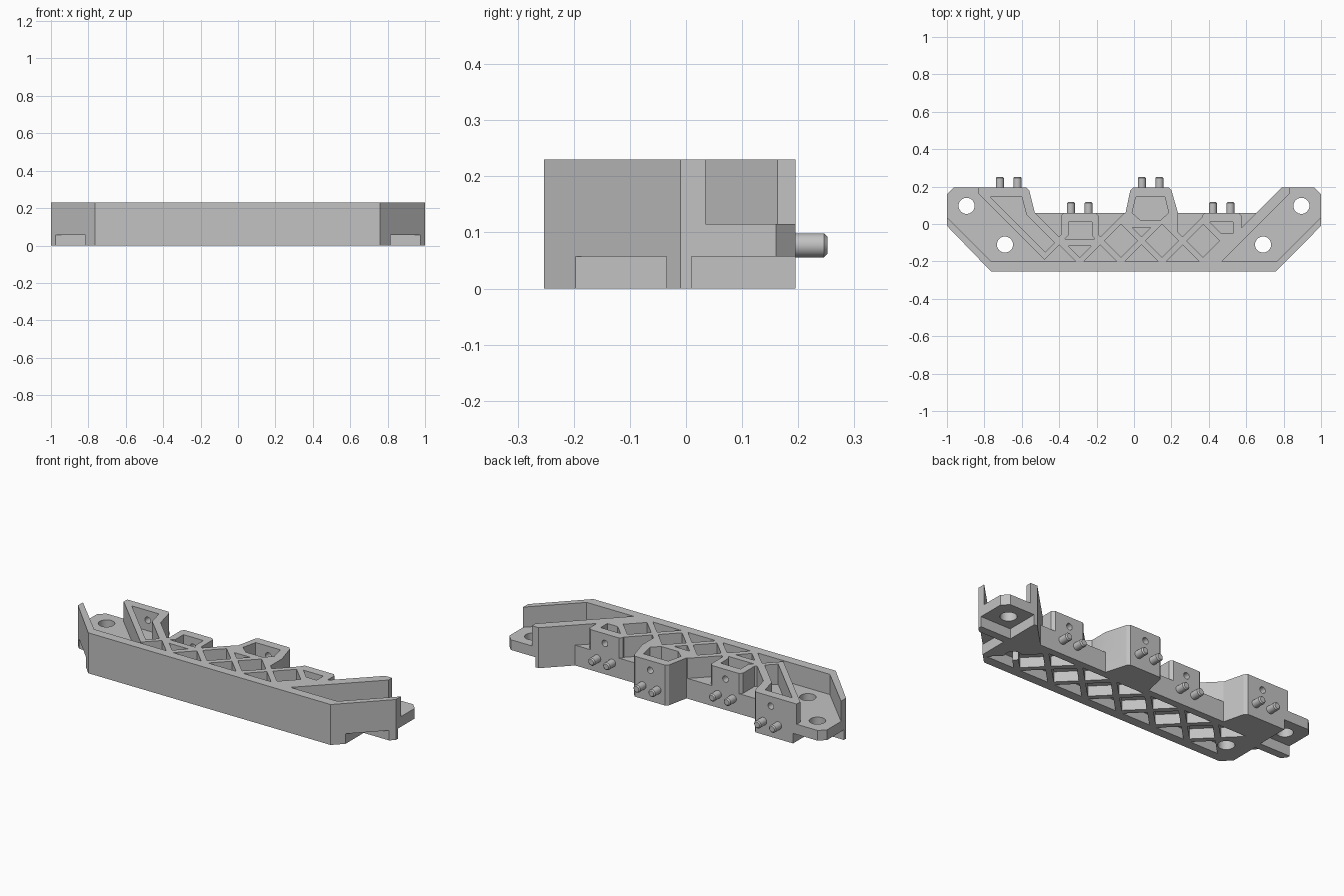
import bpy, bmesh
from mathutils import Matrix, Vector

if "Cube" in bpy.data.objects:
    bpy.data.objects.remove(bpy.data.objects["Cube"])

grey = bpy.data.materials.new("plain grey")
grey.use_nodes = True
grey.diffuse_color = (0.54, 0.54, 0.54, 1)
grey.node_tree.nodes["Principled BSDF"].inputs["Base Color"].default_value = grey.diffuse_color

HEIGHT, FLOOR, CEIL = 0.23, 0.115, 0.057   # full height, upper pocket floor, lower pocket roof
FRONT = -0.2                               # inner side of the front wall
CELL, PITCH = 0.088, 0.22                  # lattice opening half size and spacing
cutters = []


def to_object(name, bm):
    bmesh.ops.recalc_face_normals(bm, faces=bm.faces)
    mesh = bpy.data.meshes.new(name)
    bm.to_mesh(mesh)
    bm.free()
    mesh.materials.append(grey)
    ob = bpy.data.objects.new(name, mesh)
    bpy.context.collection.objects.link(ob)
    return ob


def prism(name, points, z0, z1):
    bm = bmesh.new()
    face = bm.faces.new([bm.verts.new((x, y, z0)) for x, y in points])
    top = bmesh.ops.extrude_face_region(bm, geom=[face])["geom"]
    bmesh.ops.translate(bm, vec=(0, 0, z1 - z0),
                        verts=[v for v in top if isinstance(v, bmesh.types.BMVert)])
    return to_object(name, bm)


def cylinder(name, r, length, centre, along_y=False, bevel=0):
    bm = bmesh.new()
    bmesh.ops.create_cone(bm, cap_ends=True, segments=32, radius1=r, radius2=r, depth=length)
    if bevel:
        rim = [e for e in bm.edges if all(v.co.z > 0 for v in e.verts)]
        bmesh.ops.bevel(bm, geom=rim, offset=bevel, segments=1, affect='EDGES')
    if along_y:
        bm.transform(Matrix.Rotation(-1.5707963, 4, 'X'))
    bm.transform(Matrix.Translation(Vector(centre)))
    return to_object(name, bm)


def cut_top(points):
    cutters.append(prism("top_cutter", points, FLOOR, 0.4))


def cut_bottom(points):
    cutters.append(prism("bottom_cutter", points, -0.1, CEIL))


def box(x0, x1, y0, y1):
    return [(x0, y0), (x1, y0), (x1, y1), (x0, y1)]


# Solid body outline, with the four sensor blocks along the back
body = prism("bracket_body", [
    (-0.765, -0.253), (0.76, -0.253), (1, -0.01), (1, 0.16), (0.965, 0.195),
    (0.79, 0.195), (0.655, 0.06), (0.235, 0.06), (0.2, 0.18), (0.185, 0.195),
    (-0.005, 0.195), (-0.02, 0.18), (-0.045, 0.06), (-0.53, 0.06), (-0.56, 0.18),
    (-0.575, 0.195), (-0.965, 0.195), (-1, 0.16), (-1, -0.01)], 0, HEIGHT)

# Open ears at both ends, with notches underneath and two bolt holes each
for s in (-1, 1):
    cut_top([(s * x, y) for x, y in [
        (1.1, 0.135), (0.765, FRONT), (0.47, FRONT), (0.833, 0.163), (0.833, 0.3), (1.1, 0.3)]])
    cut_bottom([(s * x, y) for x, y in box(0.815, 1.1, -0.4, -0.035)])
    cut_bottom([(s * x, y) for x, y in box(0.81, 1.1, 0.01, 0.4)])
    for x, y in ((0.895, 0.097), (0.69, -0.11)):
        cutters.append(cylinder("bolt_hole_cutter", 0.043, 1, (s * x, y, 0)))


# Lattice openings: triangles on the front wall, diamonds, and a back row below
def triangle(x):
    return [(x - CELL, FRONT), (x + CELL, FRONT), (x, FRONT + CELL)]


def diamond(x):
    y = FRONT + PITCH / 2
    return [(x - CELL, y), (x, y - CELL), (x + CELL, y), (x, y + CELL)]


for k in range(-1, 6):
    x = -0.4 + k * PITCH
    cut_bottom(triangle(x))
    if k < 5:
        cut_bottom(diamond(x + PITCH / 2))
        cut_bottom([(x - CELL, 0.02), (x, 0.02 - CELL), (x + CELL, 0.02)])
    if 0 <= k < 4:
        cut_top(triangle(x))
    if 1 <= k < 4:
        cut_top(diamond(x + PITCH / 2))
cut_top([(-0.35, -0.118), (-0.29, -0.178), (-0.23, -0.118)])
cut_top([(-0.01, -0.018), (0.04, -0.068), (0.09, -0.018)])

# Open shelves between the blocks, chamfering the low blocks' corners
cut_top([(-0.53, 0.3), (-0.53, 0.062), (-0.4, -0.068), (-0.39, -0.058),
         (-0.39, 0.045), (-0.375, 0.06), (-0.375, 0.3)])
cut_top([(-0.205, 0.3), (-0.205, 0.06), (-0.19, 0.045), (-0.19, -0.058),
         (-0.18, -0.068), (-0.052, 0.06), (-0.045, 0.06), (-0.045, 0.3)])
cut_top([(0.235, 0.3), (0.235, -0.043), (0.26, -0.068), (0.365, 0.037),
         (0.365, 0.045), (0.38, 0.06), (0.38, 0.3)])
cut_top([(0.56, 0.3), (0.56, 0.06), (0.575, 0.045), (0.575, -0.02), (0.655, 0.06), (0.655, 0.3)])

# Pockets inside the blocks
cut_top([(-0.77, 0.145), (-0.6, 0.145), (-0.575, 0.05), (-0.425, -0.1), (-0.475, -0.15)])
cut_top([(-0.35, 0.01), (-0.225, 0.01), (-0.225, -0.06), (-0.21, -0.08), (-0.37, -0.08), (-0.35, -0.06)])
cut_top([(0.01, 0.145), (0.165, 0.145), (0.185, 0.06), (0.14, 0.02), (0.035, 0.02), (-0.01, 0.06)])
cut_top([(0.405, 0.01), (0.53, 0.01), (0.53, -0.05), (0.465, -0.05)])

# Pins and screw hole on the back of each block
for i, back in enumerate((0.195, 0.06, 0.195, 0.06)):
    centre = -0.67 + i * 0.3795
    cutters.append(cylinder("screw_hole_cutter", 0.018, 0.15, (centre, back, 0.175), True))
    for side in (-1, 1):
        pin = cylinder("pin", 0.0215, 0.09, (centre + side * 0.047, back + 0.012, 0.077), True, 0.006)
        bpy.ops.object.select_all(action='DESELECT')
        pin.select_set(True)
        bpy.context.view_layer.objects.active = pin
        bpy.ops.object.shade_smooth_by_angle(angle=0.5)

# Carve the body and discard the cutters
for c in cutters:
    c.hide_render = True
    mod = body.modifiers.new("cut", 'BOOLEAN')
    mod.operation, mod.solver, mod.object = 'DIFFERENCE', 'EXACT', c
bpy.context.view_layer.update()
carved = bpy.data.meshes.new_from_object(body.evaluated_get(bpy.context.evaluated_depsgraph_get()))
body.modifiers.clear()
body.data = carved
for c in cutters:
    bpy.data.objects.remove(c)
bpy.ops.object.select_all(action='DESELECT')
body.select_set(True)
bpy.context.view_layer.objects.active = body
bpy.ops.object.shade_smooth_by_angle(angle=0.4)
